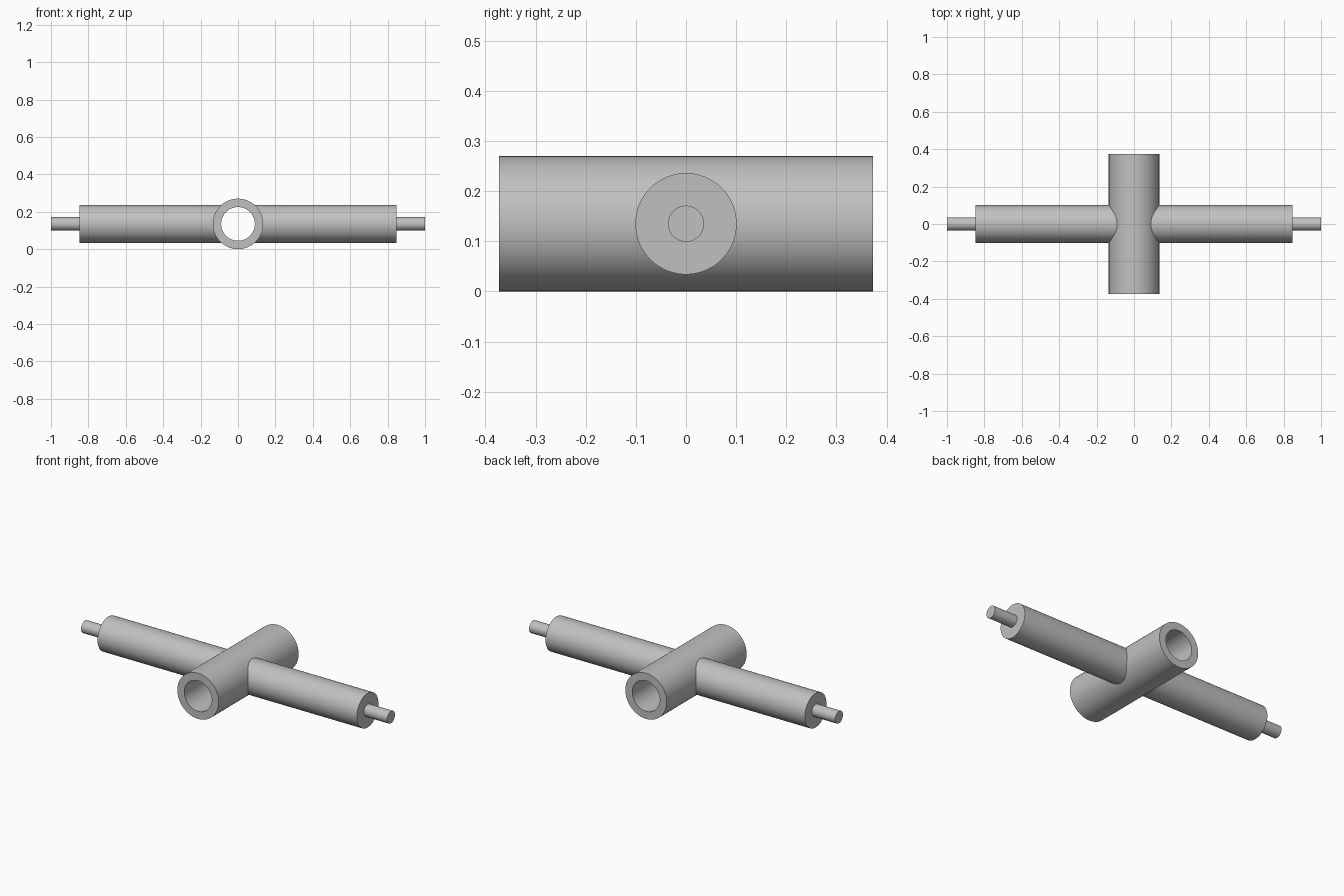
import bpy
import bmesh
from math import cos, sin, pi, sqrt, radians

cube = bpy.data.objects.get("Cube")
if cube:
    bpy.data.objects.remove(cube, do_unlink=True)

SEGMENTS = 96
TUBE_R, BORE_R, TUBE_HALF = 0.135, 0.09, 0.373
ARM_R, ARM_END = 0.101, 0.847
PIN_R, PIN_END = 0.036, 1.0
SADDLE_R = 0.13  # arm roots sit just inside the tube wall

steel = bpy.data.materials.new("grey steel")
steel.use_nodes = True
grey = (0.53, 0.53, 0.53, 1)
steel.diffuse_color = grey
steel.node_tree.nodes["Principled BSDF"].inputs["Base Color"].default_value = grey


def lathe(name, place, profile, closed=False, cap_end=False):
    """Revolve (distance, radius) pairs; place maps distance and offsets to a point."""
    bm = bmesh.new()
    rings = []
    for dist, r in profile:
        angles = [2 * pi * i / SEGMENTS for i in range(SEGMENTS)]
        rings.append([bm.verts.new(place(dist, r * cos(a), r * sin(a))) for a in angles])
    pairs = list(zip(rings, rings[1:]))
    if closed:
        pairs.append((rings[-1], rings[0]))
    for a, b in pairs:
        for i in range(SEGMENTS):
            j = (i + 1) % SEGMENTS
            bm.faces.new((a[i], a[j], b[j], b[i]))
    if cap_end:
        bm.faces.new(rings[-1])
    bmesh.ops.recalc_face_normals(bm, faces=bm.faces)
    mesh = bpy.data.meshes.new(name)
    bm.to_mesh(mesh)
    bm.free()
    mesh.materials.append(steel)
    obj = bpy.data.objects.new(name, mesh)
    bpy.context.collection.objects.link(obj)
    bpy.ops.object.select_all(action="DESELECT")
    obj.select_set(True)
    bpy.context.view_layer.objects.active = obj
    bpy.ops.object.shade_smooth_by_angle(angle=radians(30))
    return obj


# Hollow cross tube, open along y
lathe("cross_tube", lambda d, u, v: (u, d, TUBE_R + v),
      [(-TUBE_HALF, TUBE_R), (TUBE_HALF, TUBE_R),
       (TUBE_HALF, BORE_R), (-TUBE_HALF, BORE_R)], closed=True)

# Arms with stepped end pins, their roots saddled to the tube
for side, label in ((1, "left"), (-1, "right")):
    def along_x(d, u, v, side=side):
        x = d if d > 0 else sqrt(SADDLE_R ** 2 - v ** 2)
        return (side * x, u, TUBE_R + v)

    lathe(label + "_arm_and_pin", along_x,
          [(0, ARM_R), (ARM_END, ARM_R), (ARM_END, PIN_R), (PIN_END, PIN_R)],
          cap_end=True)
